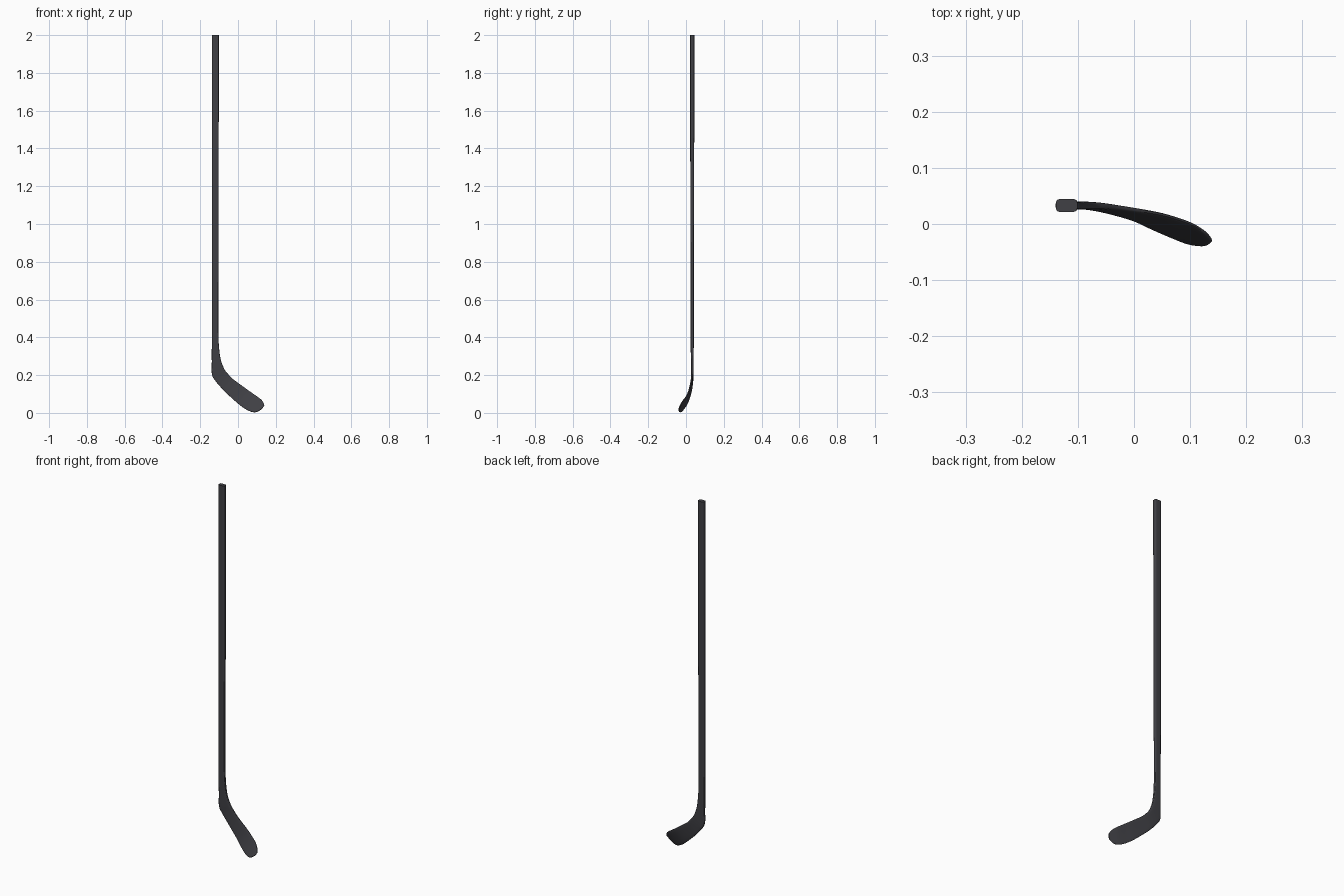
import bpy, bmesh, math
from mathutils import Vector

if "Cube" in bpy.data.objects:
    bpy.data.objects.remove(bpy.data.objects["Cube"])

# Stations: (heel/bottom edge point, front/top edge point, half thickness)
stations = [
    ((-.139, .033, .47), (-.104, .033, .47), .0090),
    ((-.139, .033, .36), (-.102, .033, .37), .0082),
    ((-.139, .033, .27), (-.092, .033, .285), .0075),
    ((-.138, .033, .203), (-.071, .033, .23), .0070),
    ((-.118, .033, .167), (-.050, .032, .203), .0060),
    ((-.071, .027, .114), (-.024, .029, .177), .0050),
    ((-.008, .010, .056), (.040, .019, .130), .0044),
    ((.034, -.009, .024), (.075, .010, .105), .0042),
    ((.071, -.025, .006), (.105, -.001, .084), .0040),
    ((.098, -.035, .005), (.127, -.015, .066), .0038),
    ((.122, -.038, .018), (.137, -.026, .048), .0032),
    ((.133, -.034, .029), (.139, -.029, .039), .0022),
]


def catmull(p0, p1, p2, p3, t):
    return 0.5 * (2 * p1 + (p2 - p0) * t + (2 * p0 - 5 * p1 + 4 * p2 - p3) * t * t
                  + (3 * p1 - p0 - 3 * p2 + p3) * t ** 3)


def smooth_stations(items, steps):
    out = []
    last = len(items) - 1
    for i in range(last):
        quad = [items[max(0, min(last, j))] for j in (i - 1, i, i + 1, i + 2)]
        for s in range(steps):
            t = s / steps
            a = catmull(*[Vector(q[0]) for q in quad], t)
            b = catmull(*[Vector(q[1]) for q in quad], t)
            h = quad[1][2] * (1 - t) + quad[2][2] * t
            out.append((a, b, h))
    a, b, h = items[last]
    out.append((Vector(a), Vector(b), h))
    return out


def signed_pow(v, e):
    return math.copysign(abs(v) ** e, v)


# Straight, slightly tapering shaft followed by the curved blade
sections = [(Vector((-.139, .033, 2)), Vector((-.101, .033, 2)), .0117),
            (Vector((-.139, .033, 1.2)), Vector((-.1025, .033, 1.2)), .0103)]
sections += smooth_stations(stations, 4)

bm = bmesh.new()
N = 28
rings = []
centres = [(a + b) / 2 for a, b, h in sections]
for i, (a, b, h) in enumerate(sections):
    along = centres[min(i + 1, len(centres) - 1)] - centres[max(i - 1, 0)]
    across = (b - a) / 2
    normal = across.cross(along).normalized()
    ring = []
    for k in range(N):
        ang = 2 * math.pi * (k + 0.5) / N
        u, v = signed_pow(math.cos(ang), .42), signed_pow(math.sin(ang), .42)
        ring.append(bm.verts.new(centres[i] + across * u + normal * h * v))
    rings.append(ring)
for r0, r1 in zip(rings, rings[1:]):
    for k in range(N):
        bm.faces.new((r0[k], r0[(k + 1) % N], r1[(k + 1) % N], r1[k]))
bm.faces.new(rings[0])
bm.faces.new(rings[-1])
bmesh.ops.recalc_face_normals(bm, faces=bm.faces)

mesh = bpy.data.meshes.new("hockey_stick")
bm.to_mesh(mesh)
bm.free()
stick = bpy.data.objects.new("hockey_stick", mesh)
bpy.context.collection.objects.link(stick)

# Dark composite finish
mat = bpy.data.materials.new("dark_grey")
mat.diffuse_color = (.05, .05, .058, 1)
mat.use_nodes = True
mat.node_tree.nodes["Principled BSDF"].inputs["Base Color"].default_value = mat.diffuse_color
mesh.materials.append(mat)

bpy.context.view_layer.objects.active = stick
stick.select_set(True)
bpy.ops.object.shade_smooth_by_angle(angle=math.radians(40))
